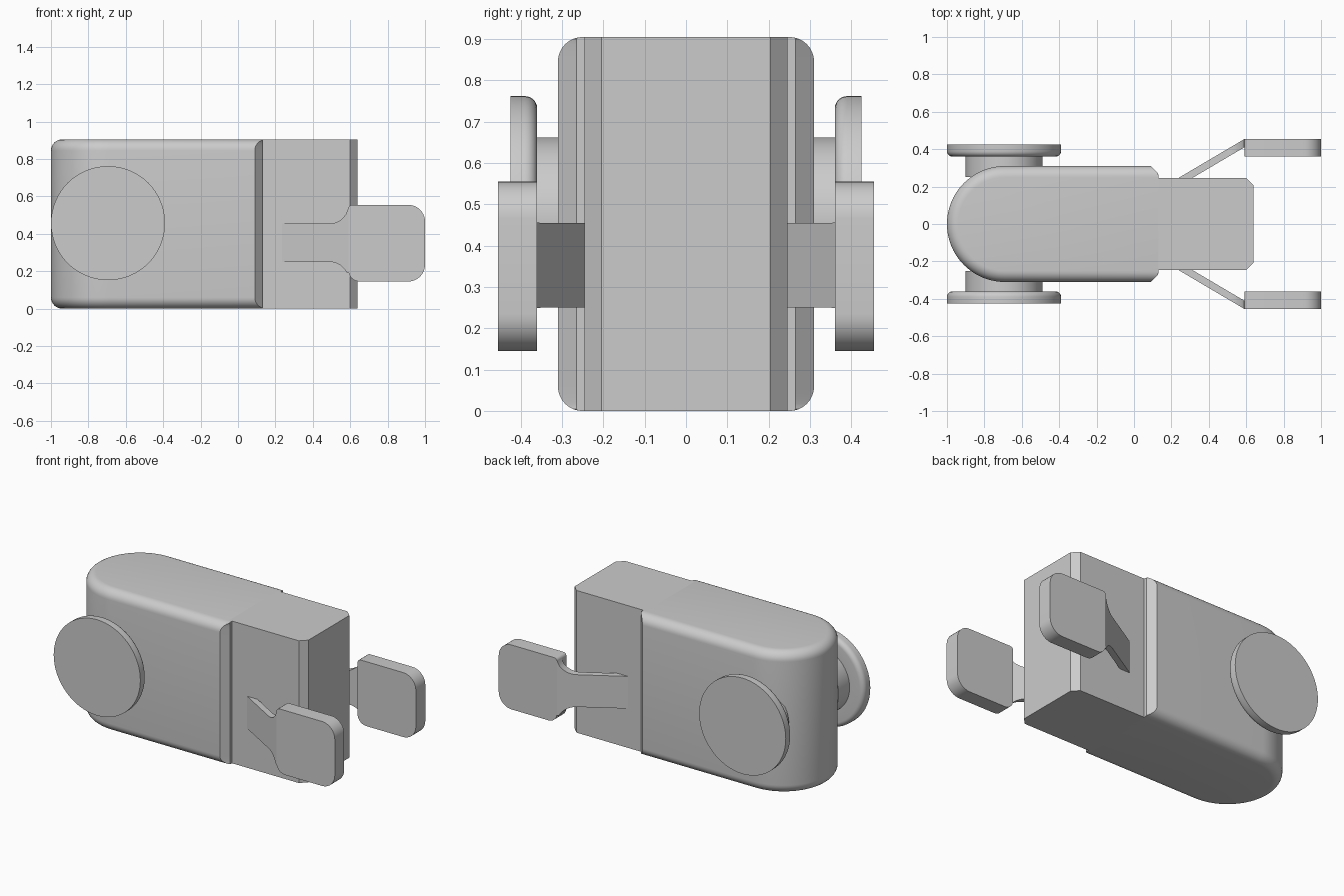
import bpy, bmesh
from math import sin, cos, pi, radians

if "Cube" in bpy.data.objects:
    bpy.data.objects.remove(bpy.data.objects["Cube"], do_unlink=True)

grey = bpy.data.materials.new("light_grey")
grey.use_nodes = True
colour = (0.6, 0.6, 0.6, 1)
grey.diffuse_color = colour
grey.node_tree.nodes["Principled BSDF"].inputs["Base Color"].default_value = colour

HEIGHT = 0.905


def arc(cx, cy, r, start, end, steps=10):
    """Points on an arc, angles in degrees."""
    angles = [radians(start + (end - start) * i / steps) for i in range(steps + 1)]
    return [(cx + r * cos(a), cy + r * sin(a)) for a in angles]


def loft(name, loops, mirrored=False):
    """Closed solid through equal-length loops, optionally paired across y."""
    bm = bmesh.new()
    rings = [[bm.verts.new(p) for p in loop] for loop in loops]
    for a, b in zip(rings, rings[1:]):
        for i in range(len(a)):
            j = (i + 1) % len(a)
            bm.faces.new((a[i], a[j], b[j], b[i]))
    bm.faces.new(rings[0])
    bm.faces.new(rings[-1])
    bmesh.ops.recalc_face_normals(bm, faces=bm.faces)
    mesh = bpy.data.meshes.new(name)
    bm.to_mesh(mesh)
    bm.free()
    mesh.materials.append(grey)
    obj = bpy.data.objects.new(name, mesh)
    bpy.context.collection.objects.link(obj)
    bpy.ops.object.select_all(action='DESELECT')
    obj.select_set(True)
    bpy.context.view_layer.objects.active = obj
    bpy.ops.object.shade_smooth_by_angle(angle=radians(30))
    if mirrored:
        mod = obj.modifiers.new("pair", 'MIRROR')
        mod.use_axis = (False, True, False)
    return obj


# Body: round-nosed plan with filleted top and bottom rims, chamfered rear
def body_loop(inset, z):
    w = 0.31 - inset
    rear = min(0.09 + inset, 0.129)
    plan = arc(-0.69, 0, w, 90, 270, 40)
    plan += [(rear, -w), (0.13, -min(w - 0.001, 0.265)),
             (0.13, min(w - 0.001, 0.265)), (rear, w)]
    return [(x, y, z) for x, y in plan]


R = 0.06
rim = [(R - u, R - v) for u, v in arc(0, 0, R, 90, 0, 8)]
lower = [(inset, z) for z, inset in rim]
sections = sorted([(z, d) for d, z in lower] + [(HEIGHT - z, d) for d, z in lower])
loft("body", [body_loop(d, z) for z, d in sections])

# Neck: slimmer block with chamfered end corners
neck = [(0.11, -0.245), (0.60, -0.245), (0.64, -0.205),
        (0.64, 0.205), (0.60, 0.245), (0.11, 0.245)]
loft("neck", [[(x, y, z) for x, y in neck] for z in (0, HEIGHT)])

# Side discs with hubs, turned about the y direction
profile = [(0.425, 0.305)]
profile += arc(0.39, 0.275, 0.03, 90, 180, 6)
profile += [(0.36, 0.205), (0.25, 0.205)]
loft("side_discs", [[(x, y, z) for x, z in arc(-0.695, 0.457, r, 0, 354.375, 63)]
                    for y, r in profile], True)

# Paddles: rounded plates at the ends of the arms
plate = arc(0.91, 0.235, 0.09, -90, 0) + arc(0.91, 0.465, 0.09, 0, 90)
plate += arc(0.61, 0.535, 0.02, 90, 180, 4) + arc(0.65, 0.205, 0.06, 180, 270)
loft("paddles", [[(x, y, z) for x, z in plate] for y in (0.36, 0.455)], True)

# Arms: slanted straps flaring out to meet the paddles
strap = [(0.20, 0.25)] + arc(0.49, 0.15, 0.10, 90, 25, 8)
strap += [(0.592, 0.19), (0.592, 0.535)] + arc(0.49, 0.555, 0.10, -10, -90, 8)
strap += [(0.20, 0.455)]
loft("arms", [[(x, y - 0.59 * (0.59 - x), z) for x, z in strap]
              for y in (0.41, 0.454)], True)
